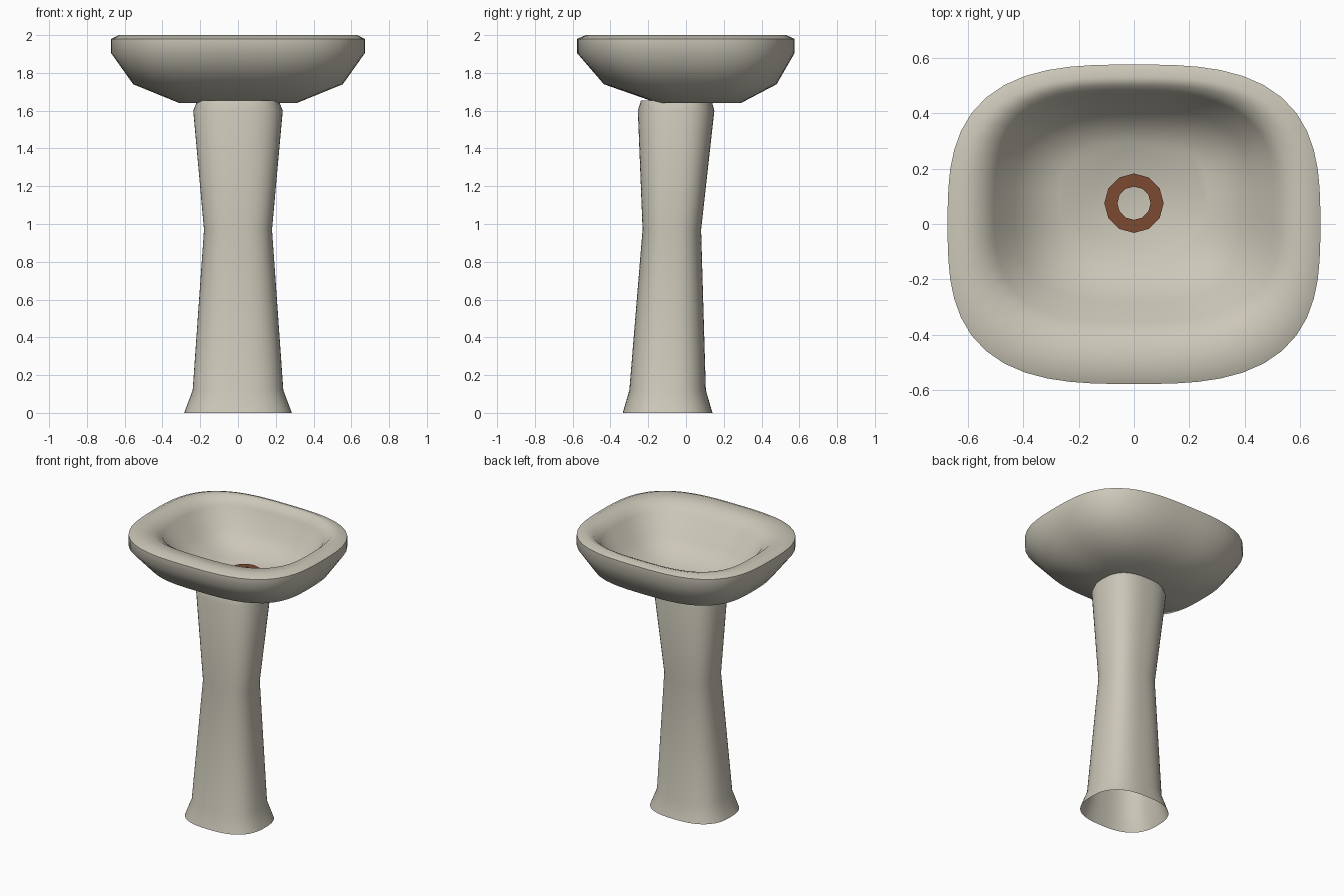
import bpy, bmesh, math

if "Cube" in bpy.data.objects:
    bpy.data.objects.remove(bpy.data.objects["Cube"])

def material(name, rgb):
    m = bpy.data.materials.new(name)
    m.diffuse_color = (*rgb, 1)
    m.use_nodes = True
    m.node_tree.nodes["Principled BSDF"].inputs["Base Color"].default_value = m.diffuse_color
    return m

ceramic = material("warm_white_ceramic", (0.60, 0.57, 0.48))
copper = material("copper_brown", (0.20, 0.068, 0.03))

def loft(name, rings, mat, segs=56, n=3.0, cap_start=False, cap_end=False,
         closed=False, angle=40):
    """Skin rounded-rectangle rings given as (half_x, y_min, y_max, z)."""
    bm = bmesh.new()
    loops = []
    for hx, y0, y1, z in rings:
        cy, hy = (y0 + y1) / 2, (y1 - y0) / 2
        loop = []
        for i in range(segs):
            a = 2 * math.pi * i / segs
            c, s = math.cos(a), math.sin(a)
            r = (abs(c) ** n + abs(s) ** n) ** (-1 / n)
            loop.append(bm.verts.new((hx * r * c, cy + hy * r * s, z)))
        loops.append(loop)
    pairs = list(zip(loops, loops[1:]))
    if closed:
        pairs.append((loops[-1], loops[0]))
    for a, b in pairs:
        for i in range(segs):
            j = (i + 1) % segs
            bm.faces.new((a[i], a[j], b[j], b[i]))
    if cap_start:
        bm.faces.new(loops[0][::-1])
    if cap_end:
        bm.faces.new(loops[-1])
    me = bpy.data.meshes.new(name)
    bm.to_mesh(me)
    bm.free()
    ob = bpy.data.objects.new(name, me)
    bpy.context.collection.objects.link(ob)
    me.materials.append(mat)
    bpy.ops.object.select_all(action='DESELECT')
    ob.select_set(True)
    bpy.context.view_layer.objects.active = ob
    bpy.ops.object.shade_smooth_by_angle(angle=math.radians(angle))
    return ob

# Basin: underside, outer wall, rolled rim, then down into the bowl
loft("basin", [
    (0.31, -0.15, 0.29, 1.64),
    (0.555, -0.435, 0.48, 1.74),
    (0.672, -0.577, 0.575, 1.905),
    (0.672, -0.577, 0.575, 1.98),
    (0.63, -0.53, 0.53, 2.0),
    (0.56, -0.43, 0.50, 1.99),
    (0.505, -0.355, 0.47, 1.94),
    (0.43, -0.28, 0.41, 1.80),
    (0.265, -0.142, 0.295, 1.69),
], ceramic, n=3.0, cap_start=True, cap_end=True, angle=60)

# Pedestal: waisted hollow column, open at the foot
loft("pedestal", [
    (0.285, -0.335, 0.14, 0.0),
    (0.24, -0.30, 0.105, 0.12),
    (0.18, -0.23, 0.08, 0.97),
    (0.237, -0.255, 0.15, 1.60),
    (0.215, -0.238, 0.135, 1.655),
], ceramic, n=2.6)

# Drain ring: flat twelve-sided washer on the bowl floor
def drain_ring(r, z):
    return (r, 0.075 - r, 0.075 + r, z)

loft("drain_ring", [
    drain_ring(0.107, 1.688), drain_ring(0.107, 1.697),
    drain_ring(0.06, 1.697), drain_ring(0.06, 1.688),
], copper, segs=12, n=2, closed=True, angle=20)
